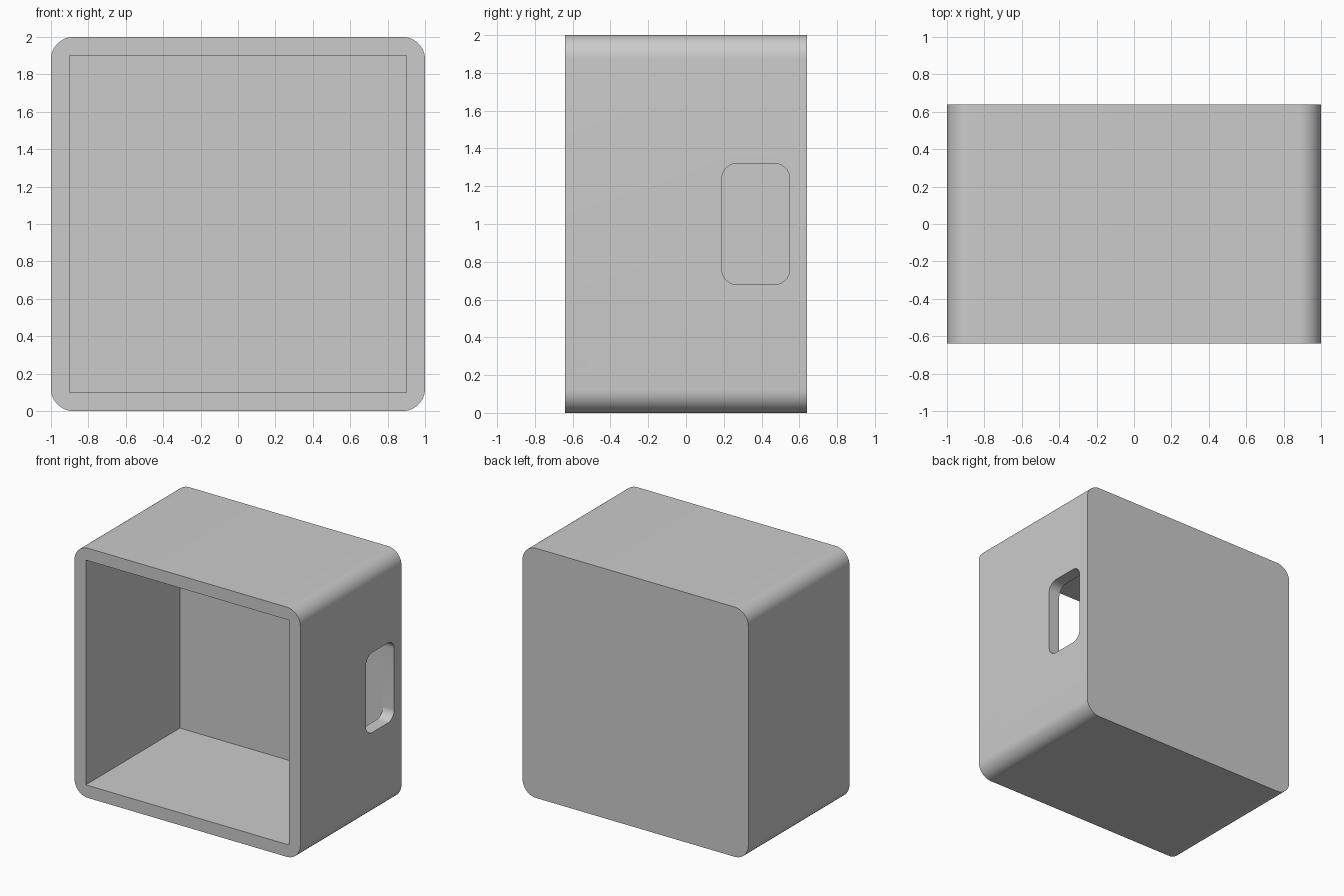
import bpy, bmesh
from math import radians
from mathutils import Vector

old = bpy.data.objects.get("Cube")
if old:
    bpy.data.objects.remove(old, do_unlink=True)

grey = bpy.data.materials.new("plain grey")
grey.use_nodes = True
colour = (0.6, 0.6, 0.6, 1)
grey.diffuse_color = colour
grey.node_tree.nodes["Principled BSDF"].inputs["Base Color"].default_value = colour


def box(name, low, high, axis=0, radius=0):
    """Box between two corners; edges along the axis are rounded."""
    low, high = Vector(low), Vector(high)
    bm = bmesh.new()
    bmesh.ops.create_cube(bm, size=1)
    for v in bm.verts:
        v.co = (low + high) / 2 + v.co * (high - low)
    if radius:
        edges = [e for e in bm.edges
                 if abs(e.verts[0].co[axis] - e.verts[1].co[axis]) > 0.01]
        bmesh.ops.bevel(bm, geom=edges, offset=radius, segments=12,
                        profile=0.5, affect='EDGES')
    bmesh.ops.recalc_face_normals(bm, faces=bm.faces)
    mesh = bpy.data.meshes.new(name)
    bm.to_mesh(mesh)
    bm.free()
    mesh.materials.append(grey)
    obj = bpy.data.objects.new(name, mesh)
    bpy.context.collection.objects.link(obj)
    return obj


half_depth, wall, back_wall = 0.64, 0.1, 0.09

# Outer shell, rounded along its depth
housing = box("housing", (-1, -half_depth, 0), (1, half_depth, 2), 1, 0.12)

# Square cavity open at the front, and rounded slot through the left wall
cutters = [
    box("cavity_cutter", (wall - 1, -1, wall),
        (1 - wall, half_depth - back_wall, 2 - wall)),
    box("slot_cutter", (0.8, 0.19, 0.68), (1.2, 0.549, 1.32), 0, 0.08),
]

bpy.context.view_layer.objects.active = housing
for cutter in cutters:
    cut = housing.modifiers.new(cutter.name, 'BOOLEAN')
    cut.operation = 'DIFFERENCE'
    cut.solver = 'EXACT'
    cut.object = cutter
    bpy.ops.object.modifier_apply(modifier=cut.name)
    bpy.data.objects.remove(cutter, do_unlink=True)

# Smooth rounded corners, sharp rims
bpy.ops.object.select_all(action='DESELECT')
housing.select_set(True)
bpy.ops.object.shade_smooth_by_angle(angle=radians(30))
